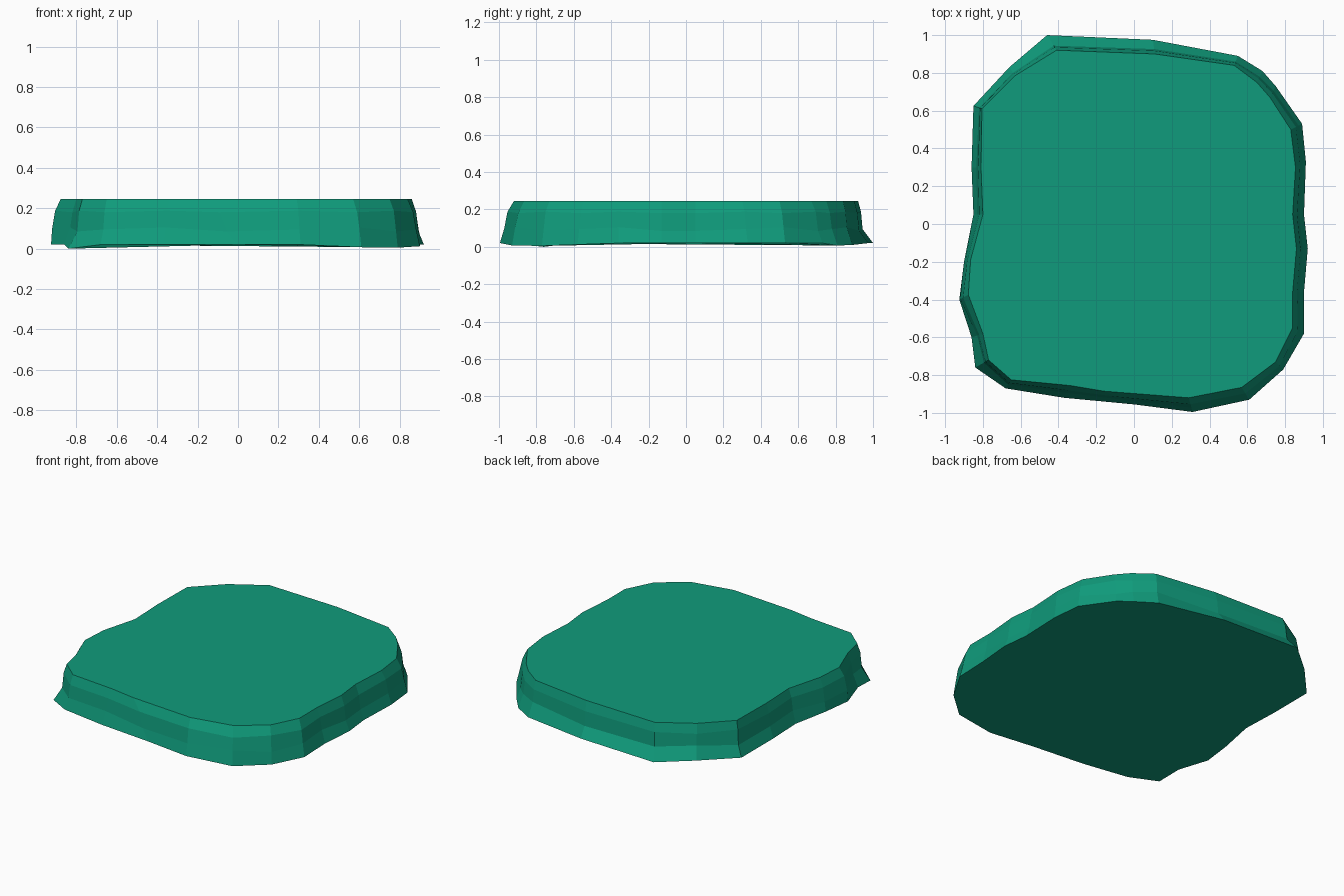
import bpy, bmesh

# Foot outline of the slab, counter-clockwise from the right side
FOOT = [(0.90, 0.05), (0.91, 0.33), (0.89, 0.53), (0.75, 0.73), (0.68, 0.81),
        (0.55, 0.89), (0.10, 0.975), (-0.46, 1.0), (-0.66, 0.83), (-0.85, 0.625),
        (-0.86, 0.30), (-0.85, 0.05), (-0.90, -0.20), (-0.925, -0.40), (-0.86, -0.60),
        (-0.84, -0.76), (-0.68, -0.87), (-0.37, -0.92), (0.0, -0.955), (0.31, -0.995),
        (0.61, -0.93), (0.79, -0.77), (0.90, -0.58), (0.90, -0.36), (0.92, -0.13)]

# Flat top outline, matching point for point
TOP = [(0.84, 0.05), (0.855, 0.30), (0.83, 0.50), (0.72, 0.67), (0.65, 0.75),
       (0.53, 0.84), (0.11, 0.90), (-0.41, 0.92), (-0.63, 0.785), (-0.805, 0.61),
       (-0.81, 0.30), (-0.80, 0.05), (-0.865, -0.19), (-0.877, -0.375), (-0.80, -0.58),
       (-0.77, -0.72), (-0.65, -0.825), (-0.34, -0.855), (-0.16, -0.885), (0.29, -0.92),
       (0.57, -0.865), (0.75, -0.73), (0.84, -0.55), (0.84, -0.36), (0.86, -0.13)]

# How far each side swells outward at the lower bend (0 = top edge, 1 = foot)
SWELL = [0.6, 0.7, 0.7, 0.6, 0.5, 0.4, 0.35, 0.3, 0.35, 0.35, 0.5, 0.6, 0.8,
         0.9, 0.5, 0.35, 0.55, 0.6, 0.65, 0.7, 0.75, 0.8, 0.7, 0.6, 0.55]

# Slight unevenness under the foot edge
DIPS = {4: 0.007, 5: 0.01, 9: 0.012, 15: 0.0, 20: 0.007, 21: 0.005, 22: 0.012}


def ring(bm, fractions, heights):
    """One loop of vertices blended between the top and the foot outline."""
    return [bm.verts.new((t[0] + (f[0] - t[0]) * k, t[1] + (f[1] - t[1]) * k, z))
            for t, f, k, z in zip(TOP, FOOT, fractions, heights)]


n = len(FOOT)
bm = bmesh.new()
rings = [
    ring(bm, [1] * n, [DIPS.get(i, 0.02) for i in range(n)]),
    ring(bm, SWELL, [0.085 + 0.01 * (i % 3) for i in range(n)]),
    ring(bm, [0.65 * s for s in SWELL], [0.18 + 0.008 * (i % 2) for i in range(n)]),
    ring(bm, [0] * n, [0.245] * n),
]

# Chiselled sides, flat top and underside
for low, high in zip(rings, rings[1:]):
    for i in range(n):
        j = (i + 1) % n
        bm.faces.new((low[i], low[j], high[j], high[i]))
bm.faces.new(rings[-1])
bm.faces.new(rings[0][::-1])
bmesh.ops.recalc_face_normals(bm, faces=bm.faces)

mesh = bpy.data.meshes.new("stone_slab")
bm.to_mesh(mesh)
bm.free()
slab = bpy.data.objects.new("stone_slab", mesh)
bpy.context.collection.objects.link(slab)

# Green colour
green = bpy.data.materials.new("green_stone")
green.diffuse_color = (0.005, 0.33, 0.20, 1)
mesh.materials.append(green)
